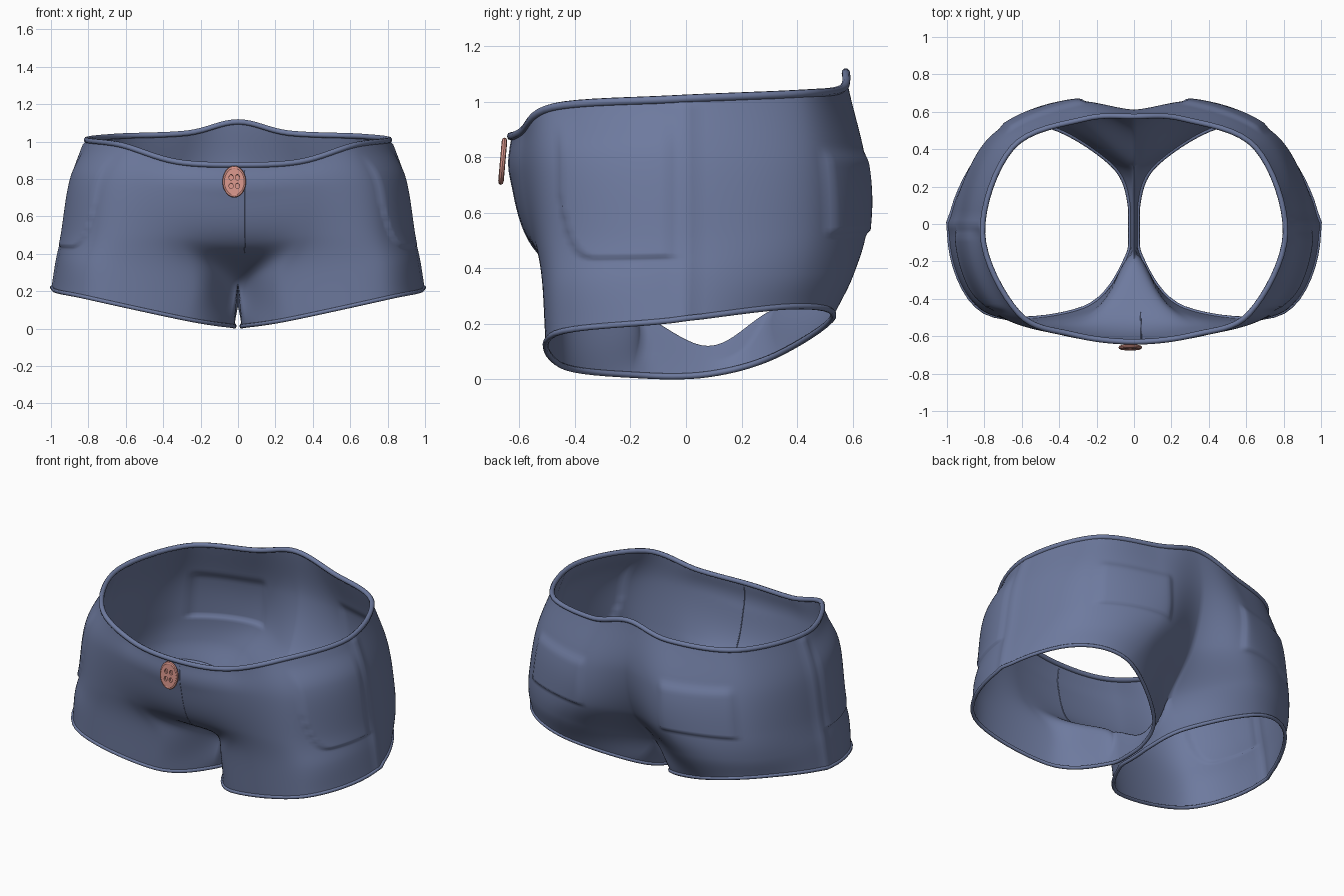
import bpy, bmesh, math
from mathutils import Vector as V

if "Cube" in bpy.data.objects:
    bpy.data.objects.remove(bpy.data.objects["Cube"])


def material(name, col):
    m = bpy.data.materials.new(name)
    m.diffuse_color = (*col, 1)
    m.use_nodes = True
    m.node_tree.nodes["Principled BSDF"].inputs["Base Color"].default_value = m.diffuse_color
    return m


DENIM = material("slate blue cloth", (0.155, 0.195, 0.345))
PINK = material("salmon button", (0.68, 0.30, 0.255))

# Control rows of the right half, waist to hem; each runs front centre -> side -> back centre
ROWS = [[V(p) for p in r] for r in (
    [(0, -.63, .875), (.33, -.59, .892), (.62, -.475, .98), (.81, -.05, 1.008),
     (.65, .41, 1.028), (.27, .56, 1.045), (0, .575, 1.105)],
    [(0, -.632, .72), (.38, -.595, .75), (.73, -.465, .78), (.89, -.05, .78),
     (.74, .44, .78), (.33, .64, .77), (0, .61, .80)],
    [(0, -.53, .45), (.37, -.55, .50), (.765, -.465, .50), (.935, -.05, .50),
     (.78, .45, .53), (.34, .65, .54), (0, .52, .50)],
    [(0, -.19, .245), (.24, -.465, .28), (.785, -.475, .33), (.965, -.05, .36),
     (.80, .43, .38), (.40, .60, .37), (0, .31, .25)],
    [(.04, -.18, .015), (.27, -.45, .05), (.80, -.47, .165), (.989, -.05, .212),
     (.81, .385, .262), (.50, .53, .225), (.12, .32, .085)])]
CROTCH_TOP, CROTCH_HEM = V((0, .08, .12)), V((.02, .08, .018))


def spline(pts, t):
    """Catmull-Rom; pts carries one phantom point at each end."""
    i = min(int(t), len(pts) - 4)
    f = t - i
    a, b, c, d = pts[i:i + 4]
    return 0.5 * (2 * b + (c - a) * f + (2 * a - 5 * b + 4 * c - d) * f * f
                  + (3 * b - a - 3 * c + d) * f ** 3)


def flip(p):
    return V((-p.x, p.y, p.z))


def base(u, v):
    cols = []
    for i, r in enumerate(ROWS):
        ends = [flip(r[1]), flip(r[5])]
        if i == 4:
            ends = [CROTCH_HEM, CROTCH_HEM]
        elif i:  # creased centre seam at the back
            ends[1] = ends[1].lerp(2 * r[6] - r[5], .8)
        cols.append(spline([ends[0]] + r + [ends[1]], u))
    p = spline([2 * cols[0] - cols[1]] + cols + [2 * cols[-1] - cols[-2]], v)
    p.x = max(p.x, .02 * max(0, v - 3))
    if u in (0, 6) and v <= 3:
        p.x = 0
    return p


def step(d, w):
    d = min(1, max(0, d / w))
    return d * d * (3 - 2 * d)


def relief(u, v):
    """Raised pockets and side seam pressed into the cloth."""
    bottom = 2.4 - 1.2 * min(1, max(0, (2.4 - u) / .4)) ** 2
    front = step(min(u - 2.0, 3.05 - u, bottom - v), .1) * step(v - .2, .7) * .014
    back = step(min(u - 4.15, 5.22 - u, 2.1 - v), .1) * step(v - .75, .25) * .014
    seam = math.exp(-((u - 3.1) / .06) ** 2) * .011 * step(v, .15)
    return front + back + seam


def cloth(u, v):
    p = base(u, v)
    h = relief(u, v)
    if h < 1e-4:
        return p
    e = .02
    n = (base(u + e, v) - base(u - e, v)).cross(base(u, max(v - e, 0)) - base(u, min(v + e, 4)))
    return p + n.normalized() * h


def gusset(s, v):
    t = v - 3
    mid = CROTCH_TOP.lerp(CROTCH_HEM, t)
    if s in (0, 2):
        return base(6 if s == 0 else 0, v)
    p = spline([base(5, v), base(6, v), mid, base(0, v), base(1, v)], s)
    p.x = max(p.x, .02 * t) if t > 0 else 0
    return p


def add_grid(bm, fn, us, vs):
    g = [[bm.verts.new(fn(u, v)) for u in us] for v in vs]
    for a, b in zip(g, g[1:]):
        for i in range(len(us) - 1):
            bm.faces.new((a[i], b[i], b[i + 1], a[i + 1]))


def span(a, b, n):
    return [a + (b - a) * i / n for i in range(n + 1)]


# Cloth body: pant panel plus inner-leg gusset, mirrored
bm = bmesh.new()
add_grid(bm, cloth, span(0, 6, 120), span(0, 4, 64))
add_grid(bm, gusset, span(0, 2, 20), span(3, 4, 16))
bmesh.ops.remove_doubles(bm, verts=bm.verts, dist=1e-4)
bmesh.ops.recalc_face_normals(bm, faces=bm.faces)
me = bpy.data.meshes.new("shorts_body")
bm.to_mesh(me)
bm.free()
body = bpy.data.objects.new("shorts_body", me)
bpy.context.collection.objects.link(body)
me.materials.append(DENIM)
me.shade_smooth()
mod = body.modifiers.new("mirror", 'MIRROR')
mod.merge_threshold = 0.0005


def tube(name, pts, r, closed):
    cu = bpy.data.curves.new(name, 'CURVE')
    cu.dimensions = '3D'
    cu.bevel_depth = r
    cu.bevel_resolution = 2
    cu.use_fill_caps = True
    sp = cu.splines.new('POLY')
    sp.points.add(len(pts) - 1)
    for q, p in zip(sp.points, pts):
        q.co = (*p, 1)
    sp.use_cyclic_u = closed
    cu.materials.append(DENIM)
    bpy.context.collection.objects.link(bpy.data.objects.new(name, cu))


# Rolled edges: waistband and both leg hems
half = [cloth(u, 0) for u in span(0, 6, 48)]
tube("waistband", half + [flip(p) for p in half[-2:0:-1]], .015, True)
hem = [cloth(u, 4) for u in span(0, 6, 48)] + [gusset(s, 4) for s in span(0, 2, 16)][1:-1]
tube("right_hem", hem, .011, True)
tube("left_hem", [flip(p) for p in hem], .011, True)
# Fly seam below the button
tube("fly_seam", [base(.1, v) + V((0, .001, 0)) for v in span(.2, 2.2, 20)], .003, False)


# Button: oval disc with raised rim and four holes
def finish(o, name):
    o.name = name
    o.data.materials.clear()
    o.data.materials.append(PINK)


centre, tilt = V((-.02, -.66, .785)), math.radians(90 - 5)
bpy.ops.mesh.primitive_cylinder_add(vertices=32, radius=.056, depth=.018)
disc = bpy.context.object
bpy.ops.mesh.primitive_torus_add(major_radius=.053, minor_radius=.010,
                                 major_segments=32, minor_segments=8)
rim = bpy.context.object
for sx in (-1, 1):
    for sy in (-1, 1):
        bpy.ops.mesh.primitive_cylinder_add(vertices=12, radius=.011, depth=.1,
                                            location=(sx * .017, sy * .017, 0.045))
        cut = bpy.context.object
        b = disc.modifiers.new("hole", 'BOOLEAN')
        b.operation, b.object, b.solver = 'DIFFERENCE', cut, 'EXACT'
        bpy.context.view_layer.update()
        bpy.context.view_layer.objects.active = disc
        bpy.ops.object.modifier_apply(modifier="hole")
        bpy.data.objects.remove(cut)
for o, name in ((disc, "button_disc"), (rim, "button_rim")):
    finish(o, name)
    o.location = centre
    o.rotation_euler = (tilt, 0, 0)
    o.scale = (1, 1.36, 1)
    bpy.ops.object.select_all(action='DESELECT')
    o.select_set(True)
    bpy.context.view_layer.objects.active = o
    bpy.ops.object.shade_smooth_by_angle(angle=math.radians(40))
